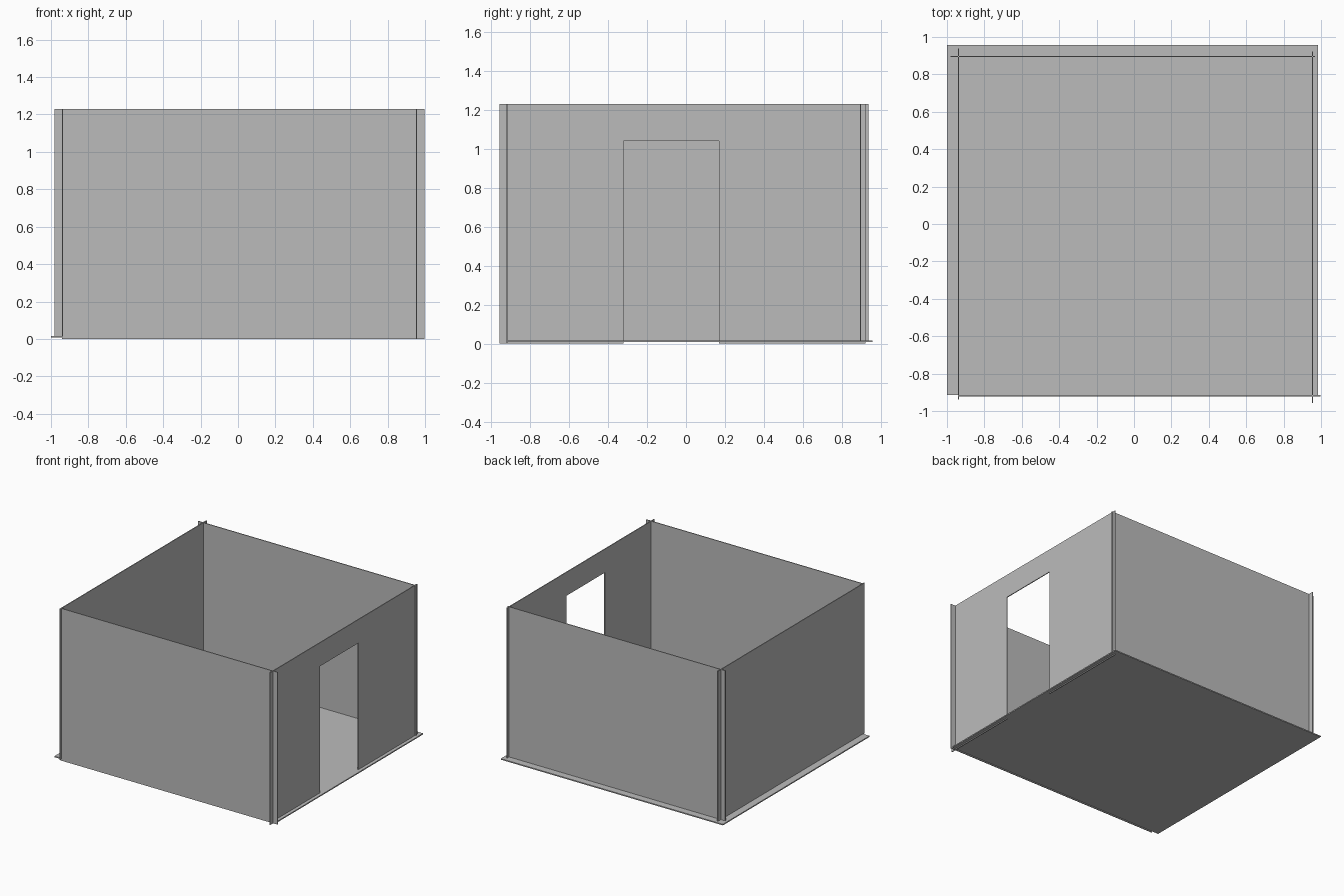
import bpy, bmesh

if "Cube" in bpy.data.objects:
    bpy.data.objects.remove(bpy.data.objects["Cube"])

grey = bpy.data.materials.new("plain grey")
grey.diffuse_color = (0.5, 0.5, 0.5, 1)
grey.use_nodes = True
grey.node_tree.nodes["Principled BSDF"].inputs["Base Color"].default_value = grey.diffuse_color


def finish(name, bm):
    me = bpy.data.meshes.new(name)
    bm.to_mesh(me)
    bm.free()
    me.materials.append(grey)
    ob = bpy.data.objects.new(name, me)
    bpy.context.collection.objects.link(ob)
    return ob


def box(name, x, y, z):
    """Box from (min, max) pairs on each axis."""
    bm = bmesh.new()
    bmesh.ops.create_cube(bm, size=1)
    for v in bm.verts:
        v.co = [r[0] if c < 0 else r[1] for c, r in zip(v.co, (x, y, z))]
    return finish(name, bm)


TOP = 1.23
# thin floor slab
box("floor", (-1.0, 0.985), (-0.915, 0.957), (0.008, 0.017))
# plain walls, overlapping at the corners
box("front_wall", (-0.94, 0.998), (-0.921, -0.914), (0.0, TOP))
box("back_wall", (-0.98, 0.967), (0.892, 0.899), (0.012, TOP))
box("left_wall", (-0.942, -0.935), (-0.937, 0.937), (0.012, TOP))

# right wall with doorway open to the ground
bm = bmesh.new()
outline = [(-0.957, 0), (-0.322, 0), (-0.322, 1.04), (0.17, 1.04),
           (0.17, 0), (0.922, 0), (0.922, TOP), (-0.957, TOP)]
face = bm.faces.new([bm.verts.new((0.951, y, z)) for y, z in outline])
ext = bmesh.ops.extrude_face_region(bm, geom=[face])
bmesh.ops.translate(bm, vec=(0.007, 0, 0),
                    verts=[g for g in ext["geom"] if isinstance(g, bmesh.types.BMVert)])
bmesh.ops.recalc_face_normals(bm, faces=bm.faces)
finish("right_wall", bm)
